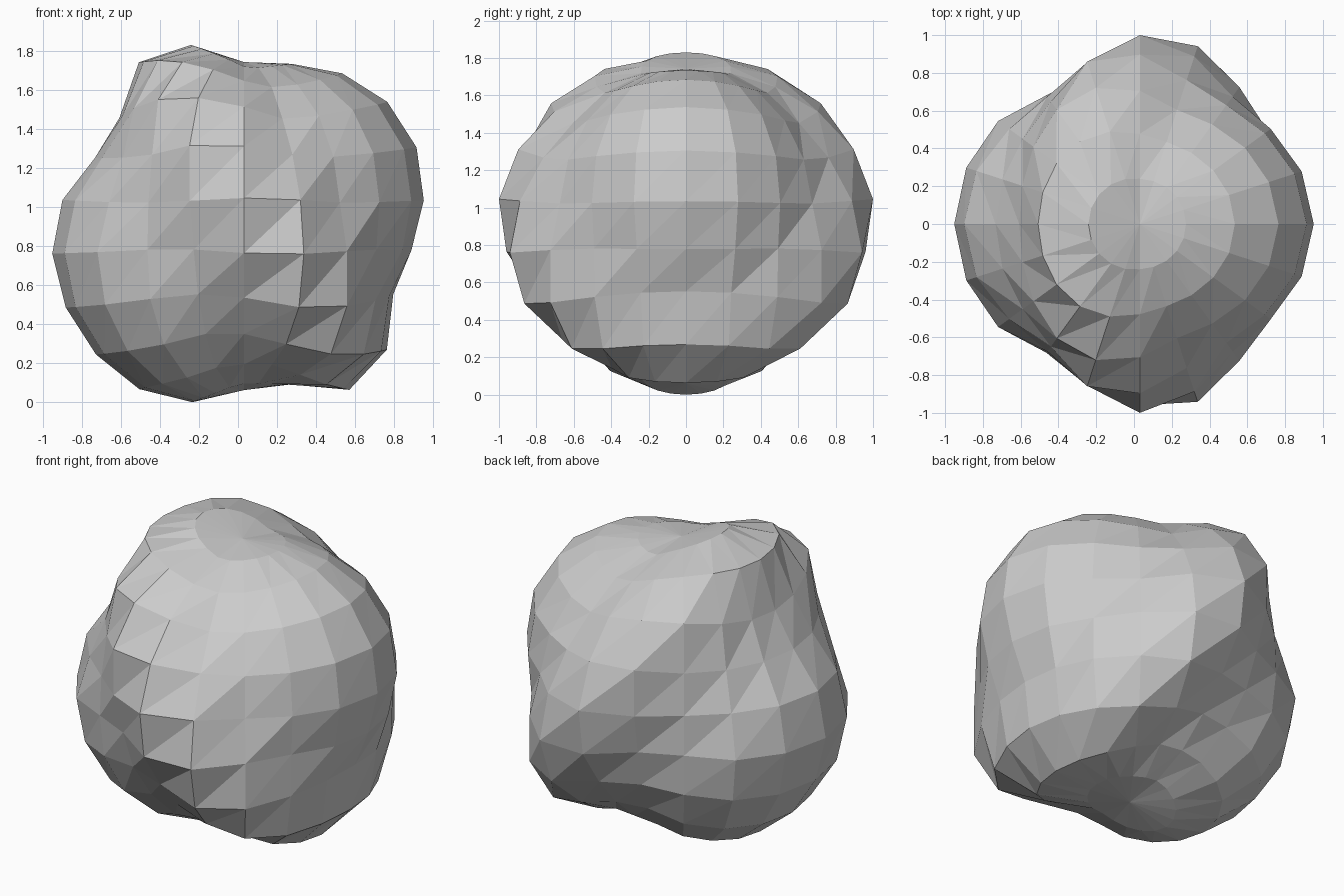
import bpy, bmesh, math
from mathutils import Vector

if "Cube" in bpy.data.objects:
    bpy.data.objects.remove(bpy.data.objects["Cube"])

SEGMENTS, RINGS = 20, 11
CENTRE = Vector((0.03, 0, 0.89))
TILT = math.radians(32.73)
AXIS = Vector((math.cos(TILT), 0, math.sin(TILT)))

# Banded swelling: (angle from tilted axis in degrees, radius)
BANDS = [(0, .97), (8.2, .971), (24.5, .93), (40.9, .866), (57.3, .84),
         (73.6, .967), (79.6, 1.0), (85.6, 1.01), (90, .997), (94.4, .97),
         (100.4, .91), (106.4, .845), (122.7, .84), (139.1, .94),
         (155.5, .993), (171.8, 1.004), (180, 1.005)]


def radius(direction):
    a = math.degrees(direction.angle(AXIS))
    for (a0, r0), (a1, r1) in zip(BANDS, BANDS[1:]):
        if a <= a1:
            return r0 + (r1 - r0) * (a - a0) / (a1 - a0)
    return BANDS[-1][1]


bm = bmesh.new()


def point(ring, seg):
    t, p = math.pi * ring / RINGS, 2 * math.pi * seg / SEGMENTS
    d = Vector((math.sin(t) * math.cos(p), math.sin(t) * math.sin(p), math.cos(t)))
    return bm.verts.new(CENTRE + d * radius(d))


# Sphere grid with one consistent diagonal per cell
top, bottom = point(0, 0), point(RINGS, 0)
rows = [[point(r, s) for s in range(SEGMENTS)] for r in range(1, RINGS)]
for s in range(SEGMENTS):
    n = (s + 1) % SEGMENTS
    bm.faces.new((top, rows[0][s], rows[0][n]))
    bm.faces.new((bottom, rows[-1][n], rows[-1][s]))
    for up, low in zip(rows, rows[1:]):
        bm.faces.new((low[s], low[n], up[n]))
        bm.faces.new((low[s], up[n], up[s]))

# Stand on the ground, centred
xs = [v.co.x for v in bm.verts]
ys = [v.co.y for v in bm.verts]
shift = Vector((-(min(xs) + max(xs)) / 2, -(min(ys) + max(ys)) / 2,
                -min(v.co.z for v in bm.verts)))
bmesh.ops.translate(bm, verts=bm.verts, vec=shift)

mesh = bpy.data.meshes.new("boulder")
bm.to_mesh(mesh)
bm.free()
bpy.context.collection.objects.link(bpy.data.objects.new("boulder", mesh))
